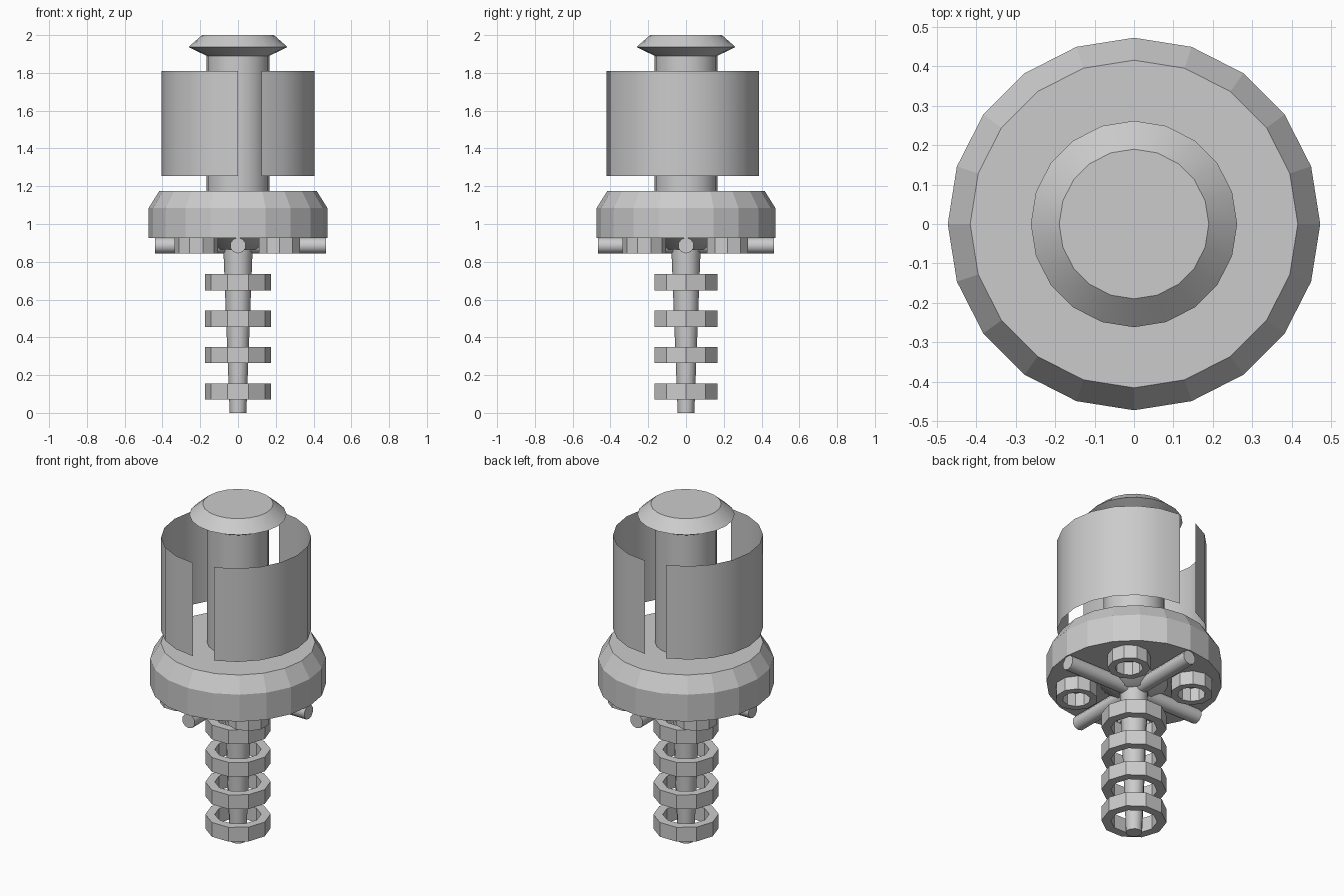
import bpy, bmesh
from math import sin, cos, pi, radians
from mathutils import Matrix

if "Cube" in bpy.data.objects:
    bpy.data.objects.remove(bpy.data.objects["Cube"])


def finish(bm, name, smooth):
    bmesh.ops.recalc_face_normals(bm, faces=bm.faces[:])
    me = bpy.data.meshes.new(name)
    bm.to_mesh(me)
    bm.free()
    ob = bpy.data.objects.new(name, me)
    bpy.context.collection.objects.link(ob)
    if smooth:
        bpy.ops.object.select_all(action='DESELECT')
        ob.select_set(True)
        bpy.context.view_layer.objects.active = ob
        bpy.ops.object.shade_smooth_by_angle(angle=radians(37 if smooth is True else smooth))
    return ob


def lathe(name, profile, sides, smooth=False, matrix=None, closed=False):
    """Spin (radius, z) points; cap the ends, or join them into a hollow ring."""
    bm = bmesh.new()
    loops = [[bm.verts.new((r * cos(2 * pi * i / sides), r * sin(2 * pi * i / sides), z))
              for i in range(sides)] for r, z in profile]
    pairs = list(zip(loops, loops[1:]))
    if closed:
        pairs.append((loops[-1], loops[0]))
    else:
        bm.faces.new(loops[0])
        bm.faces.new(loops[-1])
    for a, b in pairs:
        for i in range(sides):
            j = (i + 1) % sides
            bm.faces.new((a[i], a[j], b[j], b[i]))
    if matrix:
        bm.transform(matrix)
    return finish(bm, name, smooth)


def hoop(name, outer, inner, z0, z1, matrix=None):
    return lathe(name, [(outer, z0), (outer, z1), (inner, z1), (inner, z0)], 10,
                 matrix=matrix, closed=True)


def shell(name, start, segs=9):
    """Thin curved panel covering 18 degrees per segment."""
    bm = bmesh.new()
    cols = []
    for i in range(segs + 1):
        a = radians(start + 18 * i)
        x, y = 0.404 * cos(a), 0.404 * sin(a) - 0.018
        cols.append((bm.verts.new((x, y, 1.255)), bm.verts.new((x, y, 1.81))))
    for a, b in zip(cols, cols[1:]):
        bm.faces.new((a[0], b[0], b[1], a[1]))
    return finish(bm, name, True)


# Upper column with flared cap
lathe("column_and_cap", [(0.166, 1.17), (0.166, 1.89), (0.262, 1.937), (0.19, 2.0)], 20, True)

# Two half shells around the column
shell("shell_right", -72)
shell("shell_left", 108)

# Collar with bevelled top, and the hub under it
lathe("collar", [(0.473, 0.925), (0.473, 1.085), (0.416, 1.176)], 20)
lathe("hub", [(0.10, 0.865), (0.185, 0.927)], 20, True)

# Radial rods and hollow nuts under the collar
for i in range(4):
    turn = Matrix.Rotation(i * pi / 2, 4, 'Z')
    length = 0.44 if i == 2 else 0.465
    lathe("rod_%d" % i, [(0.042, 0.0), (0.042, length)], 10, True,
          turn @ Matrix.Translation((0, 0, 0.886)) @ Matrix.Rotation(pi / 2, 4, 'Y'))
    hoop("nut_%d" % i, 0.115, 0.075, 0.845, 0.926, turn @ Matrix.Translation((0.22, 0.22, 0)))

# Tapered stem with a stack of rings
lathe("stem", [(0.044, 0.0), (0.078, 0.88)], 12, True)
for i in range(4):
    z = 0.07 + 0.193 * i
    hoop("stem_ring_%d" % i, 0.176, 0.125, z, z + 0.085)
